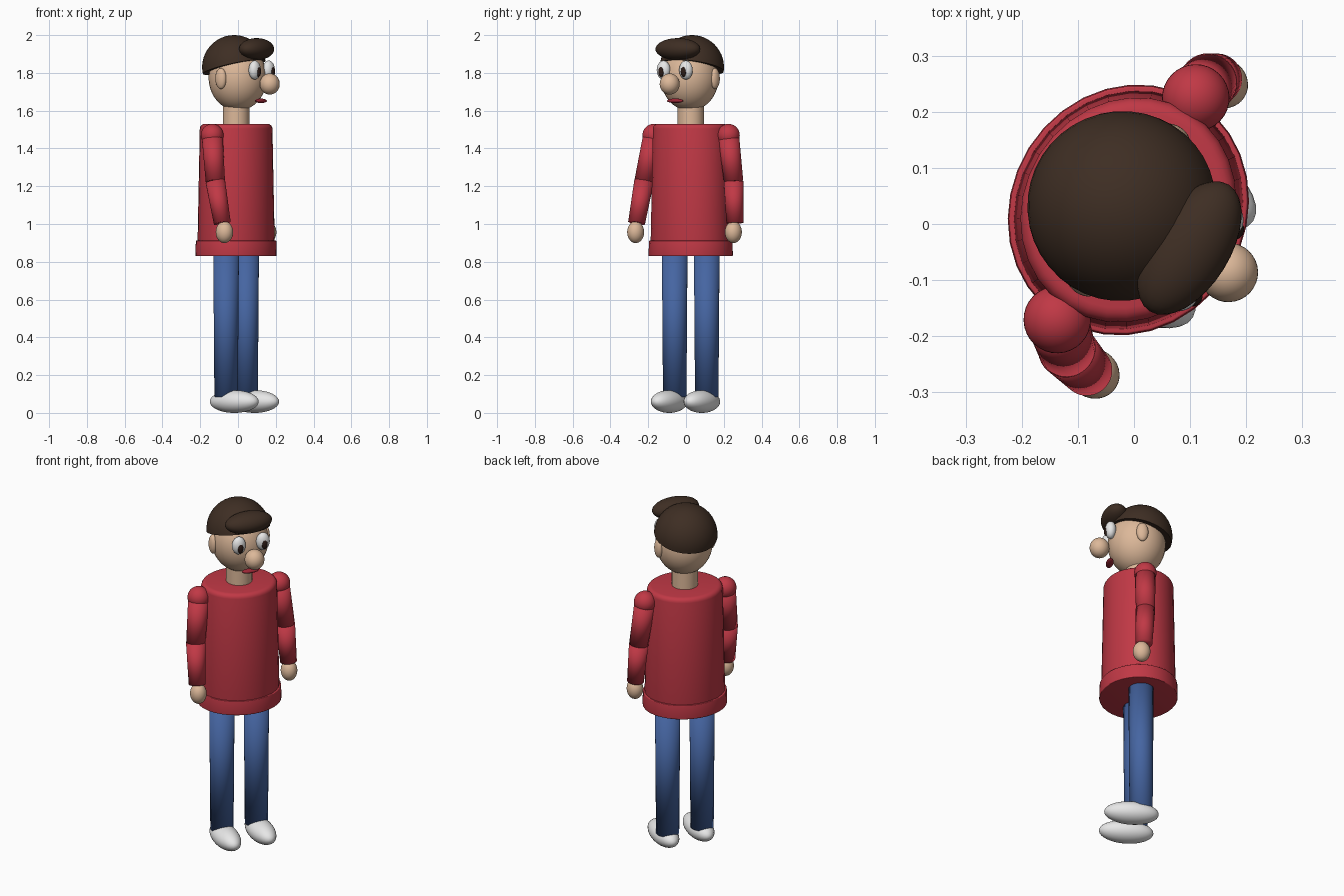
import bpy, bmesh, math
from mathutils import Matrix, Vector

if "Cube" in bpy.data.objects:
    bpy.data.objects.remove(bpy.data.objects["Cube"], do_unlink=True)

# The figure is laid out facing -y, then turned to stand at an angle
STAND = Matrix.Translation((-0.01, 0.025, 0)) @ Matrix.Rotation(math.radians(58), 4, 'Z')


def material(name, rgb):
    m = bpy.data.materials.new(name)
    m.use_nodes = True
    m.diffuse_color = (*rgb, 1)
    m.node_tree.nodes["Principled BSDF"].inputs["Base Color"].default_value = (*rgb, 1)
    return m


RED = material("sweater red", (0.53, 0.04, 0.06))
BLUE = material("denim blue", (0.06, 0.13, 0.36))
SKIN = material("skin", (0.72, 0.48, 0.32))
HAIR = material("dark brown hair", (0.048, 0.027, 0.017))
WHITE = material("white", (0.84, 0.84, 0.84))
LIP = material("lip red", (0.33, 0.02, 0.035))
PUPIL = material("pupil brown", (0.025, 0.011, 0.008))


def finish(name, bm, mat, sharp=False):
    mesh = bpy.data.meshes.new(name)
    bmesh.ops.recalc_face_normals(bm, faces=bm.faces)
    bm.to_mesh(mesh)
    bm.free()
    mesh.materials.append(mat)
    ob = bpy.data.objects.new(name, mesh)
    bpy.context.collection.objects.link(ob)
    ob.matrix_world = STAND
    bpy.ops.object.select_all(action='DESELECT')
    bpy.context.view_layer.objects.active = ob
    ob.select_set(True)
    if sharp:
        bpy.ops.object.shade_smooth_by_angle(angle=math.radians(40))
    else:
        bpy.ops.object.shade_smooth()
    return ob


def ball(name, centre, radii, mat):
    bm = bmesh.new()
    place = Matrix.Translation(centre) @ Matrix.Diagonal((*radii, 1))
    bmesh.ops.create_uvsphere(bm, u_segments=32, v_segments=20, radius=1, matrix=place)
    return finish(name, bm, mat)


def rod(name, start, end, r1, r2, mat, sharp=False, oval=1.0, round_edge=0):
    """Tapered cylinder between two points, optionally flattened front to back."""
    a, b = Vector(start), Vector(end)
    turn = Vector((0, 0, 1)).rotation_difference(b - a).to_matrix().to_4x4()
    place = Matrix.Translation((a + b) / 2) @ turn @ Matrix.Diagonal((1, oval, 1, 1))
    bm = bmesh.new()
    bmesh.ops.create_cone(bm, cap_ends=True, segments=32, radius1=r1, radius2=r2,
                          depth=(b - a).length, matrix=place)
    if round_edge:
        rim = [e for e in bm.edges if e.calc_face_angle(0) > 1]
        bmesh.ops.bevel(bm, geom=rim, offset=round_edge, segments=4,
                        profile=0.5, affect='EDGES')
    return finish(name, bm, mat, sharp)


# Torso, hem and neck
rod("sweater_body", (0, 0, 0.86), (0, 0, 1.53), 0.219, 0.205, RED, True, 0.91, 0.025)
rod("sweater_hem", (0, 0, 0.83), (0, 0, 0.912), 0.229, 0.227, RED, True, 0.915, 0.004)
rod("neck", (0, 0, 1.5), (0, 0, 1.65), 0.07, 0.07, SKIN, True)

# Head and face
ball("head", (0, -0.01, 1.775), (0.153, 0.155, 0.175), SKIN)
ball("nose", (0, -0.21, 1.741), (0.053, 0.053, 0.056), SKIN)
ball("mouth", (0, -0.155, 1.652), (0.05, 0.02, 0.012), LIP)

# Hair cap: a half sphere tipped down at the back, with a front tuft
bm = bmesh.new()
tip = Matrix.Translation((0, 0.012, 1.83)) @ Matrix.Rotation(math.radians(-14), 4, 'X')
bmesh.ops.create_uvsphere(bm, u_segments=40, v_segments=24, radius=0.17)
cut = bmesh.ops.bisect_plane(bm, geom=bm.verts[:] + bm.edges[:] + bm.faces[:], dist=1e-4,
                             plane_co=(0, 0, 0), plane_no=(0, 0, 1), clear_inner=True)
bmesh.ops.holes_fill(bm, edges=[e for e in bm.edges if e.is_boundary])
bm.transform(tip)
finish("hair_cap", bm, HAIR, True)
ball("hair_tuft", (0, -0.128, 1.926), (0.133, 0.072, 0.058), HAIR)

# Paired parts; the arms swing by different amounts
for side, s, elbow_y, wrist_y in (("left", 1, 0.0, -0.01), ("right", -1, -0.038, -0.09)):
    ball(side + "_eye", (s * 0.07, -0.16, 1.815), (0.038, 0.03, 0.05), WHITE)
    ball(side + "_pupil", (s * 0.07, -0.184, 1.806), (0.016, 0.012, 0.027), PUPIL)
    ball(side + "_ear", (s * 0.152, 0, 1.77), (0.022, 0.032, 0.055), SKIN)

    shoulder = (s * 0.233, 0.004, 1.47)
    elbow = (s * 0.268, elbow_y, 1.225)
    wrist = (s * 0.282, wrist_y, 1.005)
    ball(side + "_shoulder", shoulder, (0.06, 0.06, 0.06), RED)
    rod(side + "_upper_arm", shoulder, elbow, 0.056, 0.051, RED)
    rod(side + "_forearm", elbow, wrist, 0.052, 0.045, RED)
    ball(side + "_hand", (s * 0.28, wrist_y - 0.012, 0.957), (0.044, 0.047, 0.058), SKIN)

    rod(side + "_leg", (s * 0.1, 0, 0.085), (s * 0.1, 0, 0.86), 0.062, 0.068, BLUE)
    ball(side + "_shoe", (s * 0.102, -0.052, 0.06), (0.068, 0.147, 0.06), WHITE)
